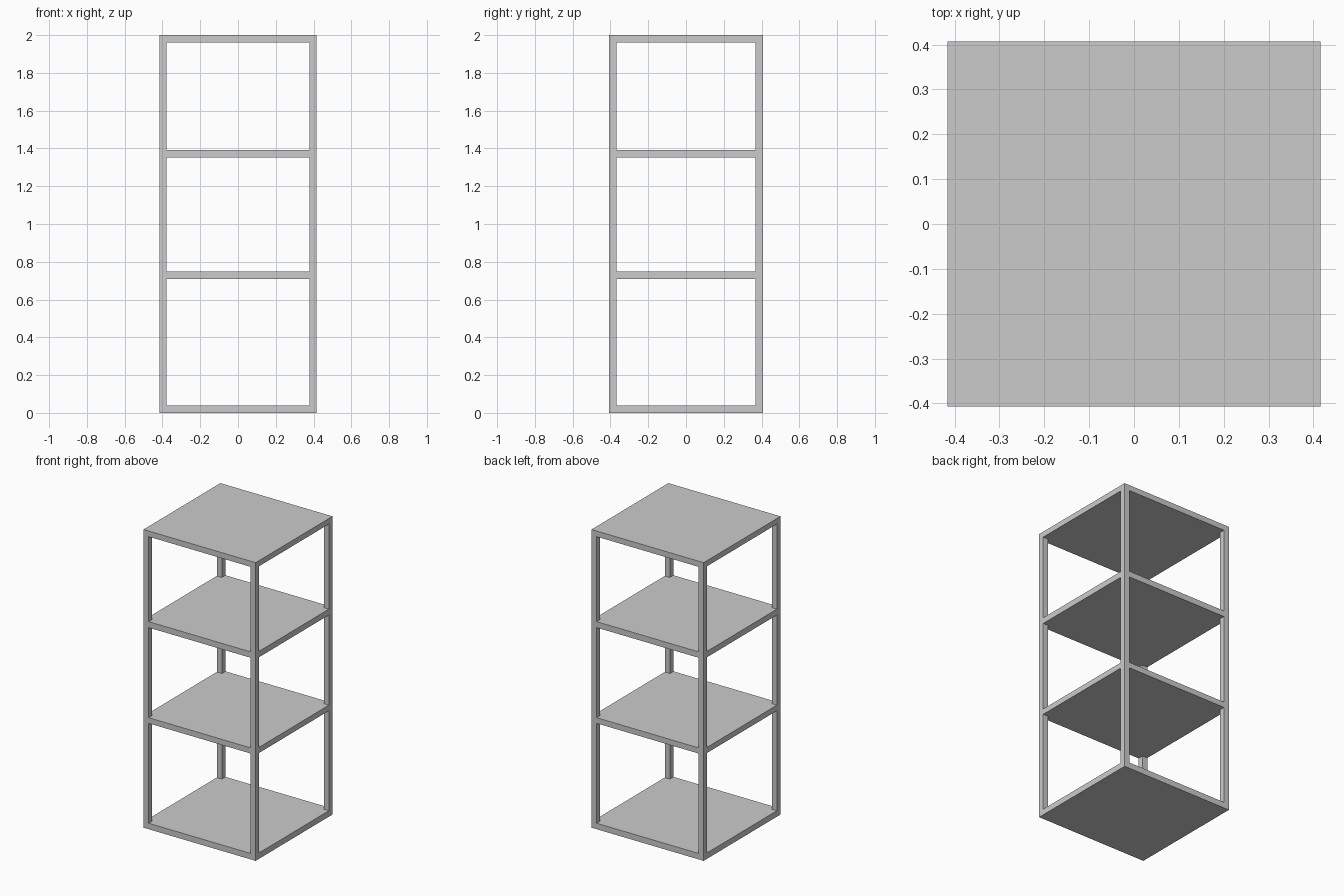
import bpy
import bmesh

if "Cube" in bpy.data.objects:
    bpy.data.objects.remove(bpy.data.objects["Cube"])

HX, HY, H = 0.416, 0.407, 2.0       # half width, half depth, height
OX, OY = HX - 0.038, HY - 0.038     # half openings between the corner posts
BAYS = [(0.04, 0.71), (0.748, 1.352), (1.392, 1.962)]  # open gaps between shelves


def prism(bm, profile, z0, z1):
    """Extrude a flat outline from z0 up to z1."""
    face = bm.faces.new([bm.verts.new((x, y, z0)) for x, y in profile])
    top = bmesh.ops.extrude_face_region(bm, geom=[face])["geom"]
    verts = [v for v in top if isinstance(v, bmesh.types.BMVert)]
    bmesh.ops.translate(bm, verts=verts, vec=(0, 0, z1 - z0))


def make_object(name, outline, spans):
    bm = bmesh.new()
    for z0, z1 in spans:
        prism(bm, outline, z0, z1)
    bmesh.ops.recalc_face_normals(bm, faces=bm.faces)
    mesh = bpy.data.meshes.new(name)
    bm.to_mesh(mesh)
    bm.free()
    obj = bpy.data.objects.new(name, mesh)
    bpy.context.collection.objects.link(obj)
    return obj


# Solid block that becomes four posts and four shelves in one piece
box = [(-HX, -HY), (HX, -HY), (HX, HY), (-HX, HY)]
unit = make_object("shelf_unit", box, [(0, H)])

# Cross-shaped cutters open each bay on all four sides, leaving the corner posts
EX, EY = HX + 0.1, HY + 0.1
cross = [(-OX, -EY), (OX, -EY), (OX, -OY), (EX, -OY), (EX, OY), (OX, OY),
         (OX, EY), (-OX, EY), (-OX, OY), (-EX, OY), (-EX, -OY), (-OX, -OY)]
cutter = make_object("bay_cutter", cross, BAYS)
cutter.hide_render = True

mod = unit.modifiers.new("open_bays", 'BOOLEAN')
mod.operation = 'DIFFERENCE'
mod.solver = 'EXACT'
mod.object = cutter
bpy.context.view_layer.objects.active = unit
bpy.ops.object.modifier_apply(modifier=mod.name)
bpy.data.objects.remove(cutter)
